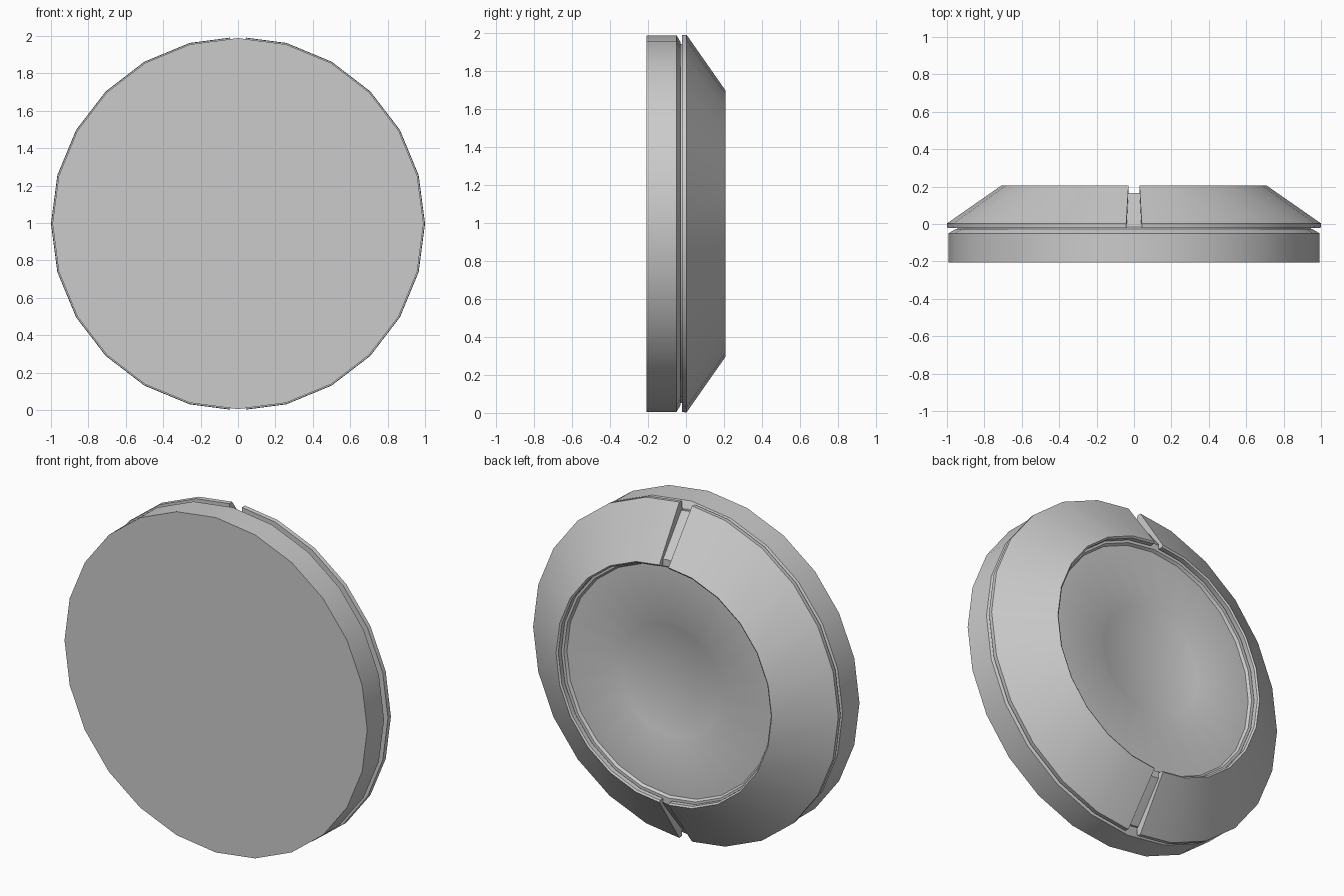
import bpy, bmesh
from math import sin, cos, radians

cube = bpy.data.objects.get("Cube")
if cube:
    bpy.data.objects.remove(cube, do_unlink=True)

STEP = 15          # degrees per side, 24 sides in all
CENTRE_Z = 0.997
GAP = 2.4          # half the angle of each slot

grey = bpy.data.materials.new("plain_grey")
grey.use_nodes = True
colour = (0.6, 0.6, 0.6, 1)
grey.diffuse_color = colour
grey.node_tree.nodes["Principled BSDF"].inputs["Base Color"].default_value = colour


def lathe(name, profile, angles, closed_sweep, closed_profile):
    """Sweep (radius, y) points round the y axis; angles run from +x towards +z."""
    bm = bmesh.new()
    rings = []
    for a in angles:
        # keep cut ends on the straight sides of the polygon
        flat = cos(radians(STEP / 2)) / cos(radians(a % STEP - STEP / 2))
        rings.append([bm.verts.new((r * flat * cos(radians(a)), y, r * flat * sin(radians(a))))
                      for r, y in profile])
    n = len(profile)
    pairs = list(zip(rings, rings[1:]))
    if closed_sweep:
        pairs.append((rings[-1], rings[0]))
    for p, q in pairs:
        for i in range(n if closed_profile else n - 1):
            j = (i + 1) % n
            bm.faces.new((p[i], p[j], q[j], q[i]))
    if closed_sweep and not closed_profile:
        for k in (0, -1):
            bm.faces.new([ring[k] for ring in rings])
    if not closed_sweep:
        bm.faces.new(rings[0])
        bm.faces.new(rings[-1])
    bmesh.ops.recalc_face_normals(bm, faces=bm.faces[:])
    mesh = bpy.data.meshes.new(name)
    bm.to_mesh(mesh)
    bm.free()
    mesh.materials.append(grey)
    obj = bpy.data.objects.new(name, mesh)
    bpy.context.collection.objects.link(obj)
    obj.location.z = CENTRE_Z
    bpy.ops.object.select_all(action='DESELECT')
    obj.select_set(True)
    bpy.context.view_layer.objects.active = obj
    bpy.ops.object.shade_smooth_by_angle(angle=radians(25))
    return obj


full = range(0, 360, STEP)

# Front disc with a chamfered back edge
lathe("front_disc", [(0.992, -0.207), (0.992, -0.05), (0.955, -0.028)], full, True, False)

# Tapered core showing in the slots, with a recessed back face and shallow centre well
lathe("inner_core", [(0.945, -0.035), (0.945, -0.015), (0.725, 0.165), (0.685, 0.165),
                     (0.675, 0.15), (0.355, 0.15), (0.332, 0.14)], full, True, False)

# Back shell in two halves, parted by slots at the top and bottom
half = [-90 + GAP, *range(-75, 90, STEP), 90 - GAP]
shell_profile = [(0.998, -0.022), (1.0, 0.003), (0.707, 0.207), (0.697, 0.2),
                 (0.697, 0.172), (0.728, 0.17), (0.95, -0.015), (0.95, -0.022)]
left = lathe("left_back_shell", shell_profile, half, False, True)
right = lathe("right_back_shell", shell_profile, [a + 180 for a in half], False, True)
